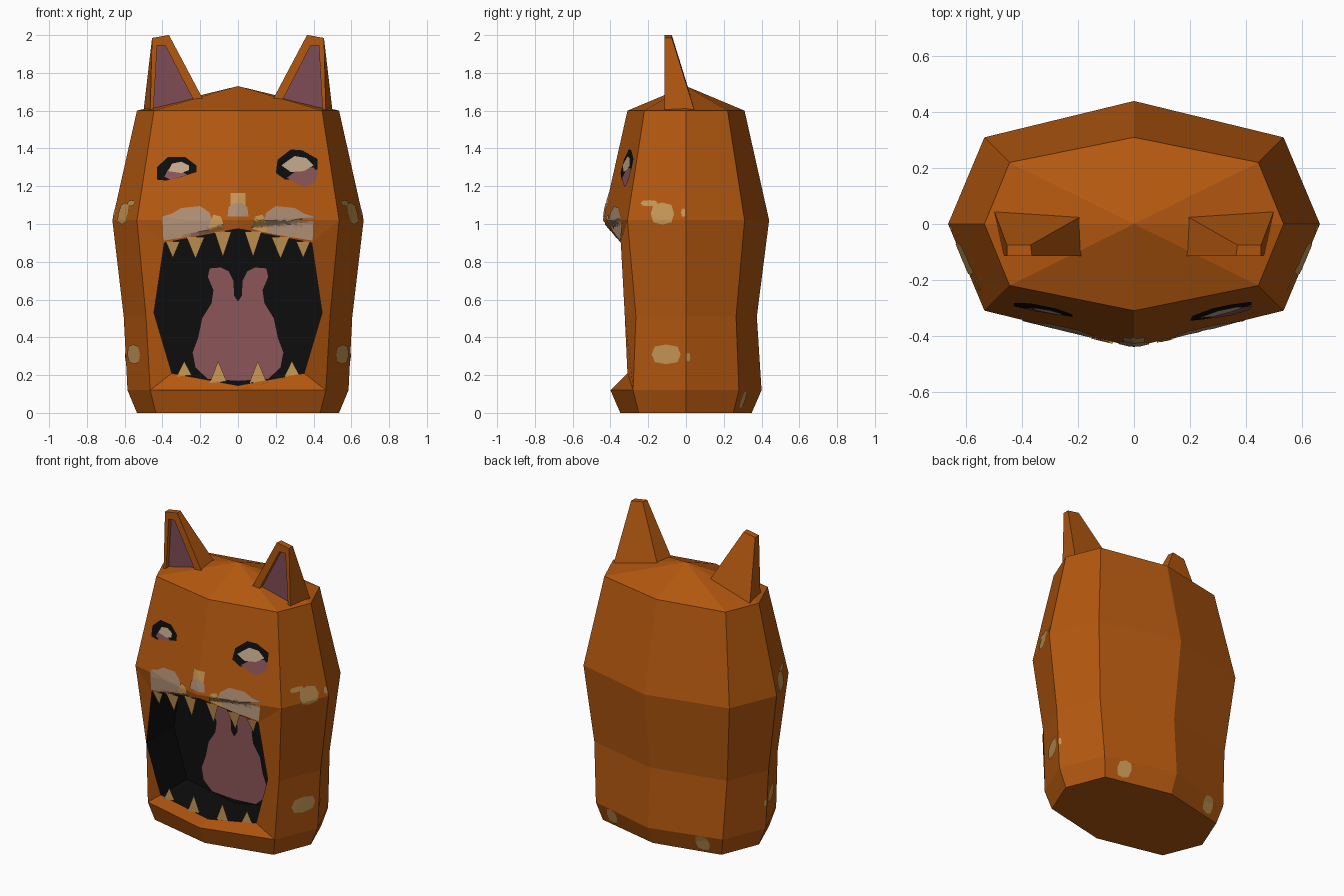
import bpy, bmesh, math
from mathutils import Vector
from mathutils.bvhtree import BVHTree

if "Cube" in bpy.data.objects:
    bpy.data.objects.remove(bpy.data.objects["Cube"])


def material(name, r, g, b):
    lin = [(c / 255 / 12.92) if c < 11 else ((c / 255 + 0.055) / 1.055) ** 2.4 for c in (r, g, b)]
    m = bpy.data.materials.new(name)
    m.diffuse_color = (*lin, 1)
    m.use_nodes = True
    m.node_tree.nodes["Principled BSDF"].inputs["Base Color"].default_value = m.diffuse_color
    return m


ORANGE = material("orange fur", 180, 88, 15)
BLACK = material("black", 13, 13, 13)
TONGUE = material("tongue pink", 140, 86, 90)
EAR = material("ear pink", 128, 76, 86)
GOLD = material("tooth gold", 200, 152, 86)
CREAM = material("muzzle cream", 174, 142, 116)
EYE = material("eye white", 196, 170, 140)


def make(name, bm, *mats):
    me = bpy.data.meshes.new(name)
    bm.to_mesh(me)
    ob = bpy.data.objects.new(name, me)
    for m in mats:
        me.materials.append(m)
    bpy.context.collection.objects.link(ob)
    return ob


# Body: stacked eight-sided rings (z, half width, corner x, corner y, depth)
RINGS = [(0, .535, .435, .25, .348), (.12, .585, .465, .28, .40),
         (.51, .605, .487, .265, .375), (1.02, .665, .535, .31, .44),
         (1.6, .535, .445, .22, .31)]
bm = bmesh.new()
rings = []
for z, w, cx, cy, d in RINGS:
    pts = [(0, -d), (cx, -cy), (w, 0), (cx, cy), (0, d), (-cx, cy), (-w, 0), (-cx, -cy)]
    rings.append([bm.verts.new((x, y, z)) for x, y in pts])
for lv in range(4):
    for k in range(8):
        if lv in (1, 2) and k in (0, 7):
            continue  # left open for the mouth
        a, b, n = rings[lv], rings[lv + 1], (k + 1) % 8
        bm.faces.new((a[k], a[n], b[n], b[k]))
bm.faces.new(rings[0][::-1])
apex = bm.verts.new((0, 0, 1.73))
for k in range(8):
    bm.faces.new((rings[4][k], rings[4][(k + 1) % 8], apex))

# Mouth: rim joined to the rings, then a deep black cavity
MOUTH = [(0, -.315, .145), (.35, -.31, .21), (.445, -.325, .53), (.39, -.345, .90),
         (0, -.40, .975), (-.39, -.345, .90), (-.445, -.325, .53), (-.35, -.31, .21)]
rim = [bm.verts.new(p) for p in MOUTH]
outer = [rings[1][0], rings[1][1], rings[2][1], rings[3][1],
         rings[3][0], rings[3][7], rings[2][7], rings[1][7]]
deep = [bm.verts.new((x, -.035, z)) for x, y, z in MOUTH]
for k in range(8):
    n = (k + 1) % 8
    bm.faces.new((outer[k], outer[n], rim[n], rim[k]))
    bm.faces.new((rim[k], rim[n], deep[n], deep[k])).material_index = 1
bm.faces.new(deep).material_index = 1
bmesh.ops.delete(bm, geom=[v for v in bm.verts if not v.link_faces], context='VERTS')
bmesh.ops.recalc_face_normals(bm, faces=bm.faces)
tree = BVHTree.FromBMesh(bm)
make("body", bm, ORANGE, BLACK)
bm.free()

# Ears: tapered blocks with a recessed pink front, mirrored
bm = bmesh.new()
base = [(.185, -.115, 1.66), (.465, -.115, 1.60), (.50, .045, 1.60), (.185, .03, 1.66)]
tip = [(.365, -.115, 2.0), (.455, -.115, 1.985), (.455, -.075, 1.985), (.37, -.075, 2.0)]
inner = [(.235, 1.655), (.447, 1.61), (.428, 1.945), (.385, 1.945)]
B, T = [[bm.verts.new(p) for p in s] for s in (base, tip)]
F, D = [[bm.verts.new((x, y, z)) for x, z in inner] for y in (-.115, -.088)]
for k in (1, 2, 3):
    n = (k + 1) % 4
    bm.faces.new((B[k], B[n], T[n], T[k]))
bm.faces.new(T)
bm.faces.new(B[::-1])
front = [B[0], B[1], T[1], T[0]]
for k in range(4):
    n = (k + 1) % 4
    bm.faces.new((front[k], front[n], F[n], F[k]))
    bm.faces.new((F[k], F[n], D[n], D[k]))
bm.faces.new(D).material_index = 1
bmesh.ops.recalc_face_normals(bm, faces=bm.faces)
ears = make("ears", bm, ORANGE, EAR)
ears.modifiers.new("mirror", 'MIRROR')
bm.free()


def flat(name, outlines, mat, y=None):
    """Flat thin shapes facing the front; points are (x, z) or (x, y, z)."""
    bm = bmesh.new()
    for pts in outlines:
        f = bm.faces.new([bm.verts.new(p if len(p) == 3 else (p[0], y, p[1])) for p in pts])
        f.normal_update()
        if f.normal.y > 0:
            f.normal_flip()
    bmesh.ops.triangulate(bm, faces=bm.faces)
    make(name, bm, mat)
    bm.free()


def patch(name, pts, mat, side='front', lift=.004):
    """Coloured patch laid on the body by casting an outline on to it."""
    o, d = {'front': ((0, -2), (0, 1)), 'back': ((0, 2), (0, -1)),
            'right': ((2, 0), (-1, 0)), 'left': ((-2, 0), (1, 0))}[side]
    d = Vector((d[0], d[1], 0))
    c = [sum(p[i] for p in pts) / len(pts) for i in (0, 1)]
    edge = []
    for i, p in enumerate(pts):
        q = pts[(i + 1) % len(pts)]
        edge += [(p[0] + (q[0] - p[0]) * t / 3, p[1] + (q[1] - p[1]) * t / 3) for t in range(3)]
    bm = bmesh.new()

    def drop(u, z):
        start = (u, o[1], z) if d.x == 0 else (o[0], u, z)
        return bm.verts.new(tree.ray_cast(Vector(start), d)[0] - d * lift)
    mid, last = drop(*c), None
    for r in range(1, 6):
        ring = [drop(*[c[j] + (p[j] - c[j]) * r / 5 for j in (0, 1)]) for p in edge]
        for i in range(len(ring)):
            n = (i + 1) % len(ring)
            bm.faces.new((mid, ring[i], ring[n]) if r == 1 else (last[i], ring[i], ring[n], last[n]))
        last = ring
    for f in bm.faces:
        f.normal_update()
        if f.normal.dot(d) > 0:
            f.normal_flip()
    make(name, bm, mat)
    bm.free()


def mirrored(pts):
    return [(-x, z) for x, z in pts]


# Tongue on the back of the mouth
half = [(.02, .62), (.025, .70), (.05, .75), (.09, .77), (.15, .765), (.16, .72), (.13, .65),
        (.14, .58), (.19, .50), (.21, .40), (.24, .32), (.225, .24), (.16, .18)]
flat("tongue", [[(0, .59)] + half + [(0, .17)] + mirrored(half)[::-1]], TONGUE, -.042)

# Teeth along both lips
teeth = []
for x, w in ((.285, .04), (.105, .045)):
    for s in (1, -1):
        zb = .145 + .065 * x / .35
        teeth.append([(s * x - w, -.313, zb - .006), (s * x + w, -.313, zb + .002), (s * x, -.313, .275)])
for x, w, tipz in ((.345, .038, .82), (.225, .048, .815), (.08, .045, .825)):
    for s in (1, -1):
        zb, y = .975 - .075 * x / .39, -.40 + .055 * x / .39
        teeth.append([(s * x - w, y, zb), (s * x + w, y, zb), (s * x, y + .02, tipz)])
flat("teeth", teeth, GOLD)

# Muzzle, nose and tooth roots
muzzle = [(.395, .912), (.40, 1.04), (.35, 1.055), (.30, 1.085), (.20, 1.095), (.15, 1.06),
          (.13, 1.0), (.12, .96), (.25, .935)]
root = [(.07, .975), (.09, 1.04), (.13, 1.05), (.155, .99), (.15, .955)]
for side, fn in (("right", list), ("left", mirrored)):
    patch(side + " muzzle", fn(muzzle), CREAM)
    patch(side + " tooth root", fn(root), GOLD, lift=.007)
patch("nose bridge", [(-.04, 1.09), (.04, 1.09), (.04, 1.165), (-.04, 1.165)], GOLD)
patch("nose", [(-.055, 1.04), (.055, 1.04), (.05, 1.09), (.02, 1.11), (-.02, 1.11), (-.05, 1.09)],
      CREAM, lift=.007)

# Eyes: black socket, pink lower lid, pale eyeball
patch("left eye socket", [(-.43, 1.235), (-.43, 1.30), (-.37, 1.355), (-.28, 1.355), (-.22, 1.31),
                          (-.22, 1.275), (-.30, 1.25), (-.38, 1.23)], BLACK, lift=.003)
patch("left eyelid", [(-.39, 1.25), (-.37, 1.29), (-.30, 1.28), (-.27, 1.26), (-.36, 1.235)], TONGUE, lift=.006)
patch("left eyeball", [(-.37, 1.28), (-.35, 1.32), (-.30, 1.33), (-.26, 1.31), (-.26, 1.285), (-.30, 1.27)],
      EYE, lift=.009)
patch("right eye socket", [(.20, 1.27), (.21, 1.34), (.28, 1.395), (.34, 1.39), (.42, 1.345), (.42, 1.29),
                           (.34, 1.24), (.25, 1.235)], BLACK, lift=.003)
patch("right eyelid", [(.26, 1.245), (.32, 1.29), (.40, 1.30), (.425, 1.27), (.41, 1.225), (.36, 1.195),
                       (.30, 1.22)], TONGUE, lift=.006)
patch("right eyeball", [(.23, 1.31), (.27, 1.34), (.30, 1.36), (.36, 1.35), (.40, 1.31), (.35, 1.28),
                        (.28, 1.275)], EYE, lift=.009)


# Worn spots on the sides and back
def spot(name, side, u, z, ru, rz):
    pts = [(u + ru * r * math.cos(a), z + rz * r * math.sin(a))
           for a, r in ((i * math.pi / 4, 1 if i % 2 else .9) for i in range(8))]
    patch(name, pts, GOLD, side)


for s in ("right", "left"):
    spot(s + " cheek spot", s, -.125, 1.055, .068, .065)
    spot(s + " cheek fleck", s, -.195, 1.11, .05, .018)
    spot(s + " small cheek fleck", s, -.015, 1.06, .012, .025)
    spot(s + " lower spot", s, -.105, .31, .085, .058)
    spot(s + " lower fleck", s, .012, .295, .012, .025)
    spot(s + " back spot", "back", .33 if s == "right" else -.33, .07, .05, .058)
